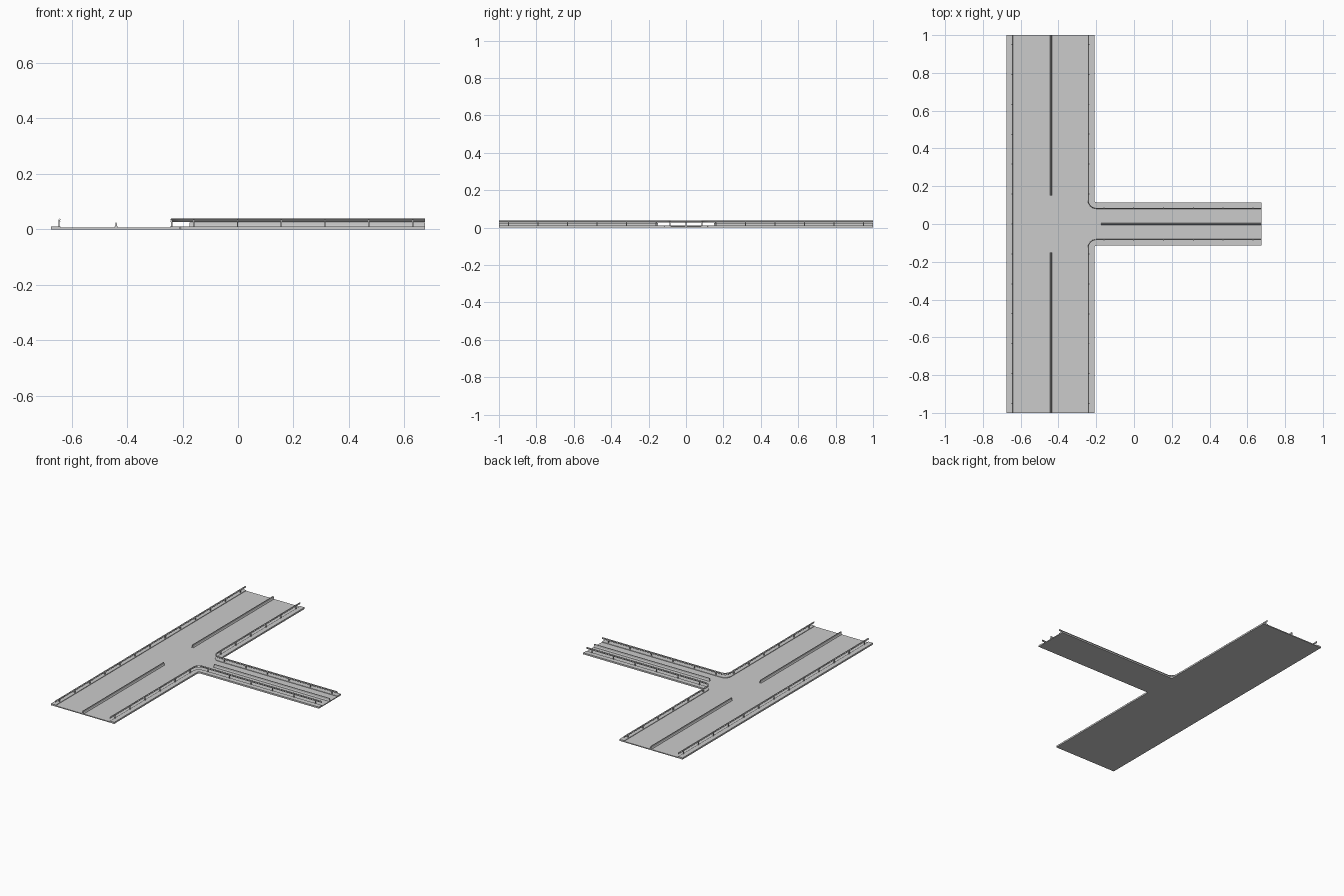
import bpy, bmesh, math
from mathutils import Vector

if "Cube" in bpy.data.objects:
    bpy.data.objects.remove(bpy.data.objects["Cube"])


def finish(bm, name):
    bmesh.ops.recalc_face_normals(bm, faces=bm.faces)
    mesh = bpy.data.meshes.new(name)
    bm.to_mesh(mesh)
    bm.free()
    ob = bpy.data.objects.new(name, mesh)
    bpy.context.collection.objects.link(ob)
    return ob


def slab(name, outline, z0, z1):
    bm = bmesh.new()
    face = bm.faces.new([bm.verts.new((x, y, z0)) for x, y in outline])
    ext = bmesh.ops.extrude_face_region(bm, geom=[face])
    tops = [g for g in ext["geom"] if isinstance(g, bmesh.types.BMVert)]
    bmesh.ops.translate(bm, verts=tops, vec=(0, 0, z1 - z0))
    return finish(bm, name)


def normals(path, side):
    out = []
    for i in range(len(path)):
        a, b = Vector(path[max(i - 1, 0)]), Vector(path[min(i + 1, len(path) - 1)])
        d = (b - a).normalized()
        out.append(Vector((-d.y, d.x)) * side)
    # straight ends keep exact directions
    return out


def sweep(name, path, profile, side):
    """Sweep a closed (offset, height) profile along a plan path."""
    bm = bmesh.new()
    rings = []
    for p, n in zip(path, normals(path, side)):
        rings.append([bm.verts.new((p[0] + n.x * o, p[1] + n.y * o, z)) for o, z in profile])
    k = len(profile)
    for r, s in zip(rings, rings[1:]):
        for i in range(k):
            j = (i + 1) % k
            bm.faces.new((r[i], r[j], s[j], s[i]))
    bm.faces.new(rings[0])
    bm.faces.new(rings[-1])
    return finish(bm, name)


def posts(name, spots, w=0.005, z0=0.009, z1=0.035):
    bm = bmesh.new()
    for x, y in spots:
        vs = bmesh.ops.create_cube(bm, size=1)["verts"]
        bmesh.ops.scale(bm, verts=vs, vec=(w, w, z1 - z0))
        bmesh.ops.translate(bm, verts=vs, vec=(x, y, (z0 + z1) / 2))
    return finish(bm, name)


def corner(radius, s):
    """Quarter turn between the main road and the side road."""
    return [(-0.2 - radius * math.cos(a), s * (0.125 - radius * math.sin(a)))
            for a in [math.pi / 2 * i / 8 for i in range(9)]]


# plan sizes
W, E, KERB_W, KERB_E, KERB_S = -0.675, 0.675, -0.64, -0.245, 0.08

# cross-sections: offset away from the road, height
WALK = [(0, 0.005), (0, 0.0095), (0.002, 0.0105), (0.035, 0.0105), (0.035, 0.005)]
RAIL = [(0.003, 0.026), (0.0005, 0.0285), (0.003, 0.032), (0.0005, 0.0355), (0.003, 0.038),
        (0.0045, 0.038), (0.002, 0.0355), (0.0045, 0.032), (0.002, 0.0285), (0.0045, 0.026)]
BARRIER = [(-0.006, 0.005), (-0.006, 0.008), (-0.003, 0.013), (-0.002, 0.025),
           (0.002, 0.025), (0.003, 0.013), (0.006, 0.008), (0.006, 0.005)]

# T-shaped road deck
north = [(-0.21, 1)] + corner(0.01, 1) + [(E, 0.115)]
south = [(x, -y) for x, y in reversed(north)]
slab("road_deck", [(W, 1)] + north + south + [(W, -1)], 0, 0.006)

# far side of the main road
far = [(KERB_W, -1), (KERB_W, 1)]
sweep("far_sidewalk", far, WALK, 1)
sweep("far_guard_rail", far, RAIL, 1)
posts("far_rail_posts", [(KERB_W - 0.006, -0.95 + i * 1.9 / 12) for i in range(13)])

# the two kerbs that turn into the side road
for s, label in ((1, "north"), (-1, "south")):
    path = [(KERB_E, s)] + corner(0.045, s) + [(E, s * KERB_S)]
    # extra points keep the straight runs true next to the bend
    path.insert(1, (KERB_E, s * 0.126))
    path.insert(-1, (-0.199, s * KERB_S))
    sweep(label + "_sidewalk", path, WALK, s)
    sweep(label + "_guard_rail", path, RAIL, s)
    spots = [(KERB_E + 0.006, s * (0.16 + i * 0.158)) for i in range(6)]
    spots += [(-0.16 + i * 0.158, s * (KERB_S + 0.006)) for i in range(6)]
    posts(label + "_rail_posts", spots)
    sweep(label + "_median_barrier", [(-0.44, s * 0.15), (-0.44, s)], BARRIER, 1)

# side road median
sweep("side_median_barrier", [(-0.175, 0), (E, 0)], BARRIER, 1)
